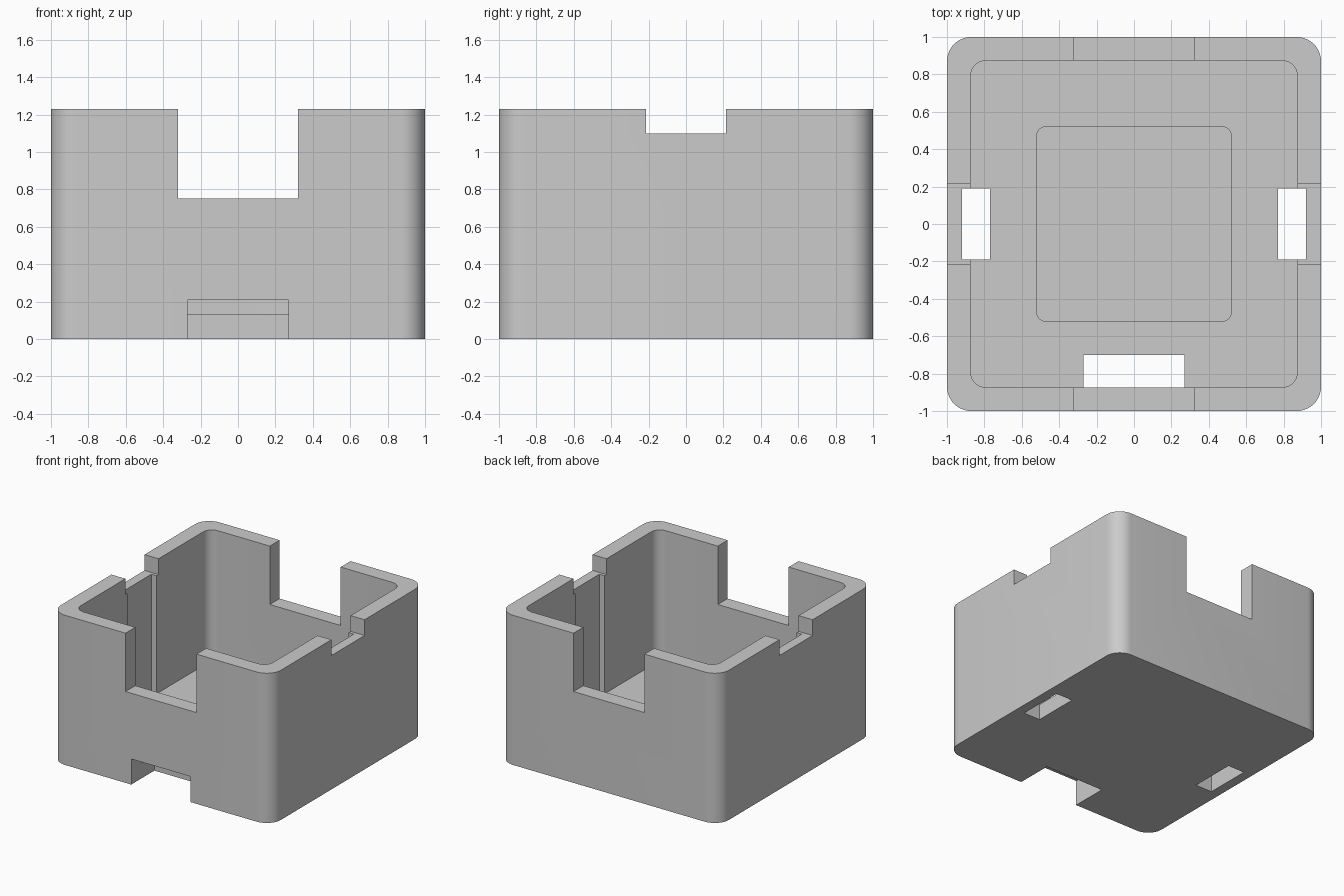
import bpy
import bmesh
from math import radians

cube = bpy.data.objects.get("Cube")
if cube:
    bpy.data.objects.remove(cube, do_unlink=True)

HEIGHT, FLOOR = 1.23, 0.13
INNER = 0.873

grey = bpy.data.materials.new("light grey")
grey.use_nodes = True
colour = (0.6, 0.6, 0.6, 1)
grey.diffuse_color = colour
grey.node_tree.nodes["Principled BSDF"].inputs["Base Color"].default_value = colour


def block(name, x, y, z, radius=0):
    """Box between the given ranges, with optional rounded vertical edges."""
    bm = bmesh.new()
    bmesh.ops.create_cube(bm, size=1)
    for v in bm.verts:
        v.co = [r[0] if c < 0 else r[1] for c, r in zip(v.co, (x, y, z))]
    if radius:
        upright = [e for e in bm.edges
                   if abs(e.verts[0].co.z - e.verts[1].co.z) > 0.01]
        bmesh.ops.bevel(bm, geom=upright, offset=radius, segments=10,
                        profile=0.5, affect='EDGES')
    bmesh.ops.recalc_face_normals(bm, faces=bm.faces)
    mesh = bpy.data.meshes.new(name)
    bm.to_mesh(mesh)
    bm.free()
    mesh.materials.append(grey)
    obj = bpy.data.objects.new(name, mesh)
    bpy.context.collection.objects.link(obj)
    return obj


def square(half):
    return (-half, half)


# Rounded outer body
body = block("open_box", square(1), square(1), (0, HEIGHT), 0.13)

# Main cavity and shallow recess in its floor
cutters = [
    block("cavity_cutter", square(INNER), square(INNER), (FLOOR, 2), 0.08),
    block("floor_recess_cutter", square(0.52), square(0.52), (0.065, 0.5), 0.05),
    # Deep notches in front and back walls
    block("wall_notch_cutter", square(0.322), square(1.5), (0.75, 2)),
    # Shallow notches in both side walls
    block("side_notch_cutter", square(1.5), square(0.215), (1.10, 2)),
    # Low opening through the front wall and floor
    block("front_opening_cutter", square(0.27), (-1.5, -0.70), (-0.5, 0.21)),
]
# Vertical grooves inside the side walls, running out through the floor
for side in (-1, 1):
    xs = sorted((side * 0.77, side * 0.92))
    cutters.append(block("side_groove_cutter", xs, square(0.19), (-0.5, 1.17)))

bpy.context.view_layer.objects.active = body
body.select_set(True)
for cutter in cutters:
    cutter.hide_render = True
    mod = body.modifiers.new("cut", 'BOOLEAN')
    mod.operation = 'DIFFERENCE'
    mod.solver = 'EXACT'
    mod.object = cutter
    bpy.ops.object.modifier_apply(modifier=mod.name)
    bpy.data.objects.remove(cutter, do_unlink=True)

bpy.ops.object.shade_smooth_by_angle(angle=radians(30))
